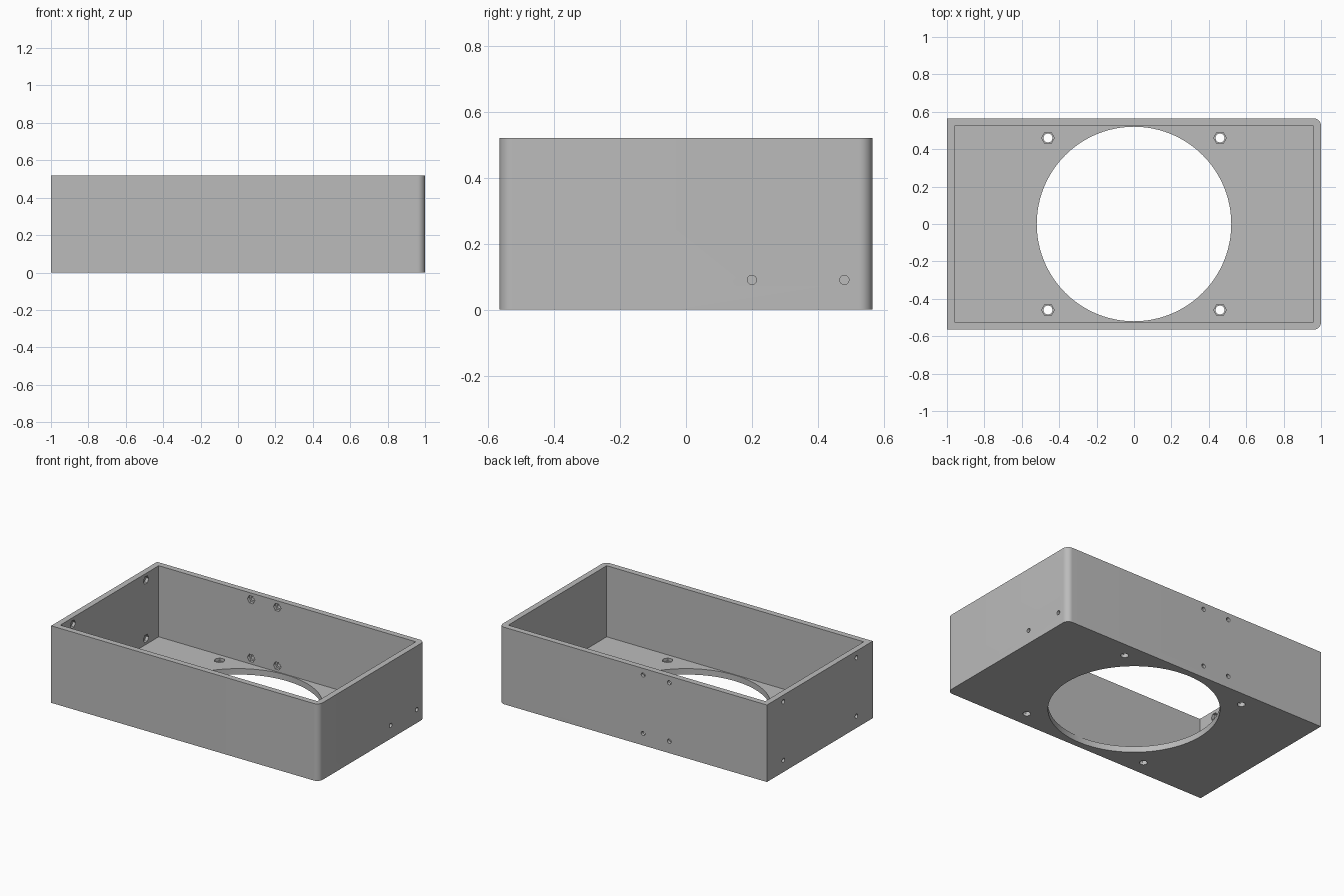
import bpy, bmesh, math
from mathutils import Matrix, Vector

if "Cube" in bpy.data.objects:
    bpy.data.objects.remove(bpy.data.objects["Cube"])

W, D, H, T = 1.0, 0.565, 0.52, 0.04   # half width, half depth, height, wall
R = 0.04                              # rounded right-hand corners

grey = bpy.data.materials.new("plain grey")
grey.diffuse_color = (0.5, 0.5, 0.5, 1)
grey.use_nodes = True
grey.node_tree.nodes["Principled BSDF"].inputs["Base Color"].default_value = grey.diffuse_color


def make_object(name, bm):
    bmesh.ops.recalc_face_normals(bm, faces=bm.faces)
    mesh = bpy.data.meshes.new(name)
    bm.to_mesh(mesh)
    bm.free()
    mesh.materials.append(grey)
    ob = bpy.data.objects.new(name, mesh)
    bpy.context.collection.objects.link(ob)
    return ob


def prism(bm, outline, z0, z1):
    face = bm.faces.new([bm.verts.new((x, y, z0)) for x, y in outline])
    top = bmesh.ops.extrude_face_region(bm, geom=[face])["geom"]
    bmesh.ops.translate(bm, vec=(0, 0, z1 - z0),
                        verts=[v for v in top if isinstance(v, bmesh.types.BMVert)])


def drill(bm, start, direction, length, radius, sides):
    """Add a closed cylinder running from start along direction."""
    d = Vector(direction)
    turn = d.to_track_quat('Z', 'Y').to_matrix().to_4x4()
    spin = Matrix.Rotation(math.pi / 2, 4, 'Z')
    bmesh.ops.create_cone(bm, cap_ends=True, segments=sides, radius1=radius,
                          radius2=radius, depth=length,
                          matrix=Matrix.Translation(Vector(start) + d * length / 2) @ turn @ spin)


def cut(target, cutter):
    mod = target.modifiers.new("cut", 'BOOLEAN')
    mod.operation = 'DIFFERENCE'
    mod.solver = 'EXACT'
    mod.object = cutter
    bpy.context.view_layer.objects.active = target
    bpy.ops.object.modifier_apply(modifier=mod.name)
    bpy.data.objects.remove(cutter)


# Outer block with two rounded corners on the right
outline = [(-W, D), (-W, -D)]
for sign, a0 in ((-1, -90), (1, 0)):
    for i in range(13):
        a = math.radians(a0 + i * 7.5)
        outline.append((W - R + R * math.cos(a), sign * (D - R) + R * math.sin(a)))
bm = bmesh.new()
prism(bm, outline, 0, H)
box = make_object("open_box", bm)

# Inner cavity
bm = bmesh.new()
x, y = W - T, D - T
prism(bm, [(-x, -y), (x, -y), (x, y), (-x, y)], T, H + 0.1)
cut(box, make_object("cavity_cutter", bm))

# Screw positions: (point on the inner wall face, outward direction, hole radius, nut radius)
screws = [((sx * 0.46, sy * 0.46, T), (0, 0, -1), 0.024, 0.034)
          for sx in (-1, 1) for sy in (-1, 1)]
for z in (0.08, 0.475):
    screws += [((x, D - T, z), (0, 1, 0), 0.014, 0.028) for x in (-0.075, -0.27)]
    screws += [((-W + T, y, z), (-1, 0, 0), 0.014, 0.028) for y in (-0.39, 0.39)]
screws += [((W - T, y, 0.09), (1, 0, 0), 0.014, 0.028) for y in (0.2, 0.48)]

# Large round floor opening and the screw holes
holes, pockets = bmesh.new(), bmesh.new()
drill(holes, (0, 0, -0.05), (0, 0, 1), 0.15, 0.52, 96)
for point, direction, r_hole, r_nut in screws:
    start = Vector(point) - Vector(direction) * 0.02
    drill(holes, start, direction, 0.1, r_hole, 24)
    drill(pockets, start, direction, 0.04, r_nut, 6)
cut(box, make_object("hole_cutter", holes))

# Hexagonal nut pockets on the inside
cut(box, make_object("pocket_cutter", pockets))

# Smooth the curved faces and keep the edges sharp
bpy.ops.object.select_all(action='DESELECT')
box.select_set(True)
bpy.context.view_layer.objects.active = box
bpy.ops.object.shade_smooth_by_angle(angle=math.radians(30))
